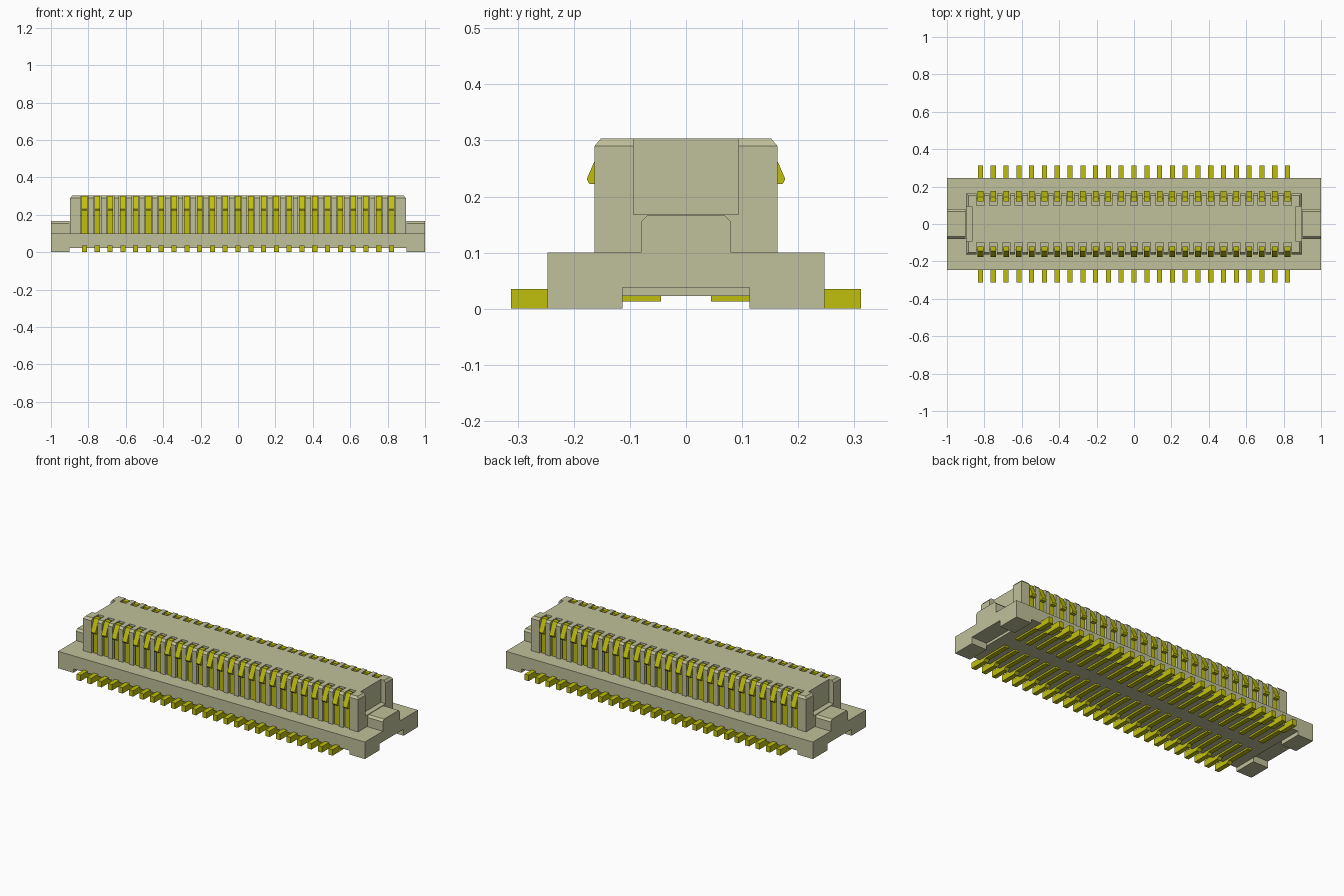
import bpy, bmesh

if "Cube" in bpy.data.objects:
    bpy.data.objects.remove(bpy.data.objects["Cube"], do_unlink=True)


def material(name, colour):
    m = bpy.data.materials.new(name)
    m.use_nodes = True
    m.diffuse_color = colour
    m.node_tree.nodes["Principled BSDF"].inputs["Base Color"].default_value = colour
    return m


BEIGE = material("beige plastic", (0.527, 0.527, 0.328, 1))
GOLD = material("gold metal", (0.527, 0.527, 0.004, 1))


def finish(name, bm, mat):
    bmesh.ops.recalc_face_normals(bm, faces=bm.faces)
    me = bpy.data.meshes.new(name)
    bm.to_mesh(me)
    bm.free()
    me.materials.append(mat)
    ob = bpy.data.objects.new(name, me)
    bpy.context.collection.objects.link(ob)
    return ob


def prisms(name, profile, spans, mat, sides=(1,)):
    """Extrude a (y, z) profile along x over each span, on each y side."""
    bm = bmesh.new()
    for s in sides:
        for x0, x1 in spans:
            a = [bm.verts.new((x0, s * y, z)) for y, z in profile]
            b = [bm.verts.new((x1, s * y, z)) for y, z in profile]
            bm.faces.new(a)
            bm.faces.new(b[::-1])
            n = len(a)
            for i in range(n):
                j = (i + 1) % n
                bm.faces.new((a[i], b[i], b[j], a[j]))
    return finish(name, bm, mat)


def pin_spans(width):
    return [((i - 12) * 0.0684 - width / 2, (i - 12) * 0.0684 + width / 2)
            for i in range(25)]


def cut(ob, cutter):
    mod = ob.modifiers.new("cut", 'BOOLEAN')
    mod.operation = 'DIFFERENCE'
    mod.solver = 'EXACT'
    mod.object = cutter
    dg = bpy.context.evaluated_depsgraph_get()
    me = bpy.data.meshes.new_from_object(ob.evaluated_get(dg))
    ob.modifiers.clear()
    ob.data = me
    bpy.data.objects.remove(cutter, do_unlink=True)


# Base slab
prisms("base_slab", [(-0.247, 0.023), (0.247, 0.023), (0.247, 0.1), (-0.247, 0.1)],
       [(-0.9, 0.9)], BEIGE)

# End blocks: two feet, a notch between them and a chamfered key on top
half = [(0.113, 0.038), (0.113, 0), (0.247, 0), (0.247, 0.1),
        (0.08, 0.1), (0.08, 0.155), (0.068, 0.167)]
end_profile = half + [(-y, z) for y, z in reversed(half)]
prisms("end_blocks", end_profile, [(-1, -0.9), (0.9, 1)], BEIGE)

# Raised body with a chamfered top rim
bm = bmesh.new()
rings = []
for x, y, z in [(0.897, 0.163, 0.1), (0.897, 0.163, 0.29), (0.886, 0.152, 0.303)]:
    rings.append([bm.verts.new((sx * x, sy * y, z))
                  for sx, sy in ((-1, -1), (1, -1), (1, 1), (-1, 1))])
bm.faces.new(rings[0])
bm.faces.new(rings[2])
for lo, hi in zip(rings, rings[1:]):
    for i in range(4):
        j = (i + 1) % 4
        bm.faces.new((lo[i], lo[j], hi[j], hi[i]))
body = finish("raised_body", bm, BEIGE)

# Contact slots, deeper near the top
slot = [(0.2, 0.05), (0.2, 0.35), (0.1, 0.35), (0.1, 0.2), (0.138, 0.2), (0.138, 0.05)]
cut(body, prisms("slot_cutter", slot, pin_spans(0.04), BEIGE, (-1, 1)))

# Recesses above the end keys
recess = [(-0.094, 0.168), (0.094, 0.168), (0.094, 0.35), (-0.094, 0.35)]
cut(body, prisms("end_cutter", recess, [(-1, -0.865), (0.865, 1)], BEIGE))

# Spring contacts with a latching bump
contact = [(0.138, 0.1), (0.153, 0.1), (0.153, 0.222), (0.172, 0.222),
           (0.177, 0.231), (0.163, 0.263), (0.145, 0.302), (0.12, 0.302),
           (0.12, 0.285), (0.138, 0.25)]
prisms("contacts", contact, pin_spans(0.03), GOLD, (-1, 1))

# Solder leads, stepped down outside the base
lead = [(0.045, 0.013), (0.2, 0.013), (0.215, 0), (0.312, 0),
        (0.312, 0.035), (0.045, 0.035)]
prisms("solder_leads", lead, pin_spans(0.027), GOLD, (-1, 1))
